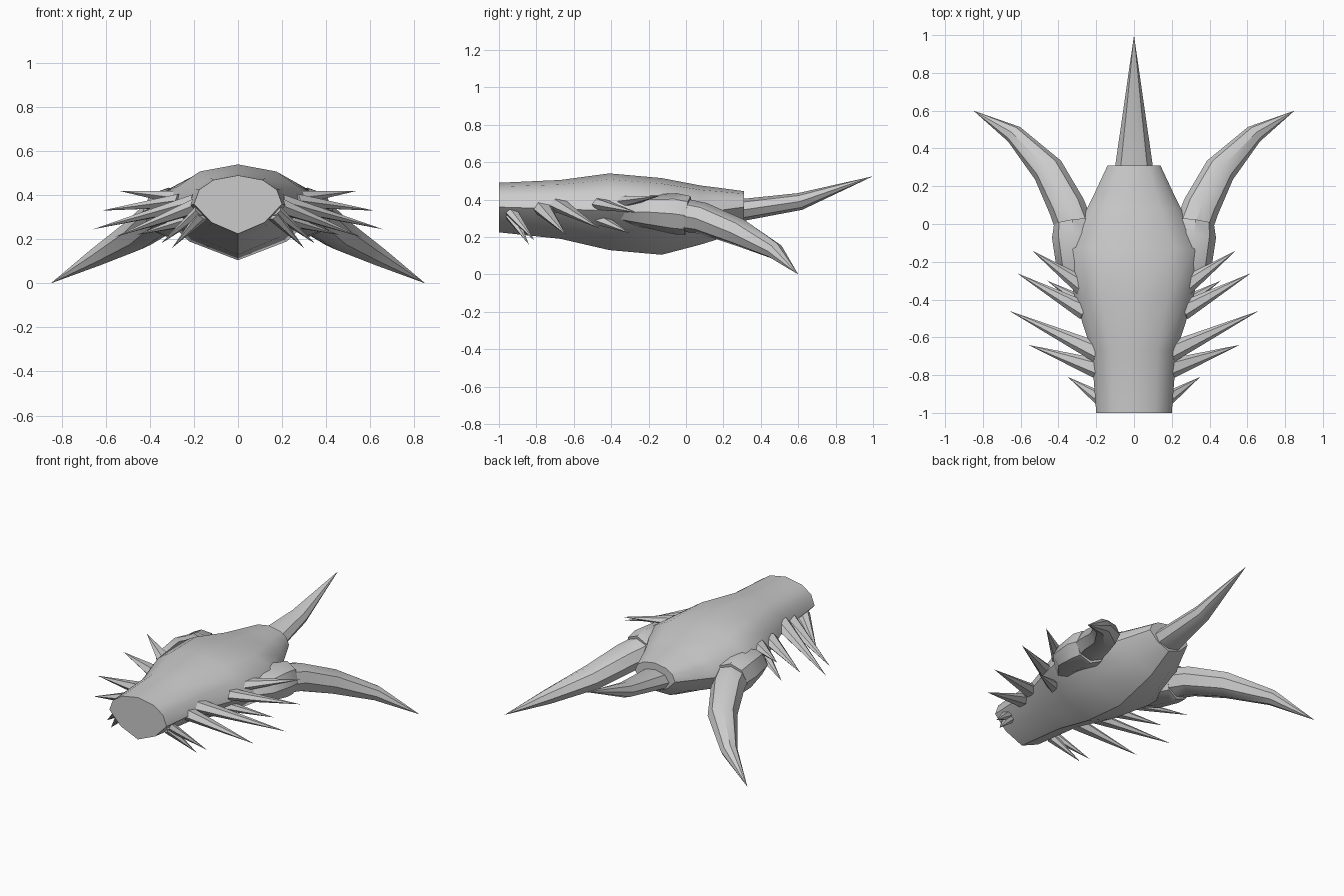
import bpy, bmesh, math
from mathutils import Vector

if "Cube" in bpy.data.objects:
    bpy.data.objects.remove(bpy.data.objects["Cube"])


def skin(name, rings, tip=None):
    """Join matching rings of points, cap the start and close the end."""
    bm = bmesh.new()
    loops = [[bm.verts.new(p) for p in ring] for ring in rings]
    n = len(loops[0])
    for a, b in zip(loops, loops[1:]):
        for i in range(n):
            j = (i + 1) % n
            bm.faces.new((a[i], a[j], b[j], b[i]))
    bm.faces.new(loops[0])
    if tip is None:
        bm.faces.new(loops[-1])
    else:
        t = bm.verts.new(tip)
        for i in range(n):
            bm.faces.new((loops[-1][i], loops[-1][(i + 1) % n], t))
    bmesh.ops.recalc_face_normals(bm, faces=bm.faces)
    mesh = bpy.data.meshes.new(name)
    bm.to_mesh(mesh)
    bm.free()
    obj = bpy.data.objects.new(name, mesh)
    bpy.context.collection.objects.link(obj)
    bpy.ops.object.select_all(action='DESELECT')
    obj.select_set(True)
    bpy.context.view_layer.objects.active = obj
    bpy.ops.object.shade_smooth_by_angle(angle=math.radians(40))
    return obj


def tube(name, stations, tip=None, sides=8):
    """Tapered tube; each station is (centre, side radius, upright radius)."""
    pts = [Vector(s[0]) for s in stations]
    path = pts + ([Vector(tip)] if tip else [])
    rings = []
    for k, (c, ru, rv) in enumerate(stations):
        d = (path[min(k + 1, len(path) - 1)] - path[max(k - 1, 0)]).normalized()
        u = d.cross(Vector((0, 0, 1))).normalized()
        v = u.cross(d)
        rings.append([pts[k] + u * ru * math.cos(2 * math.pi * i / sides)
                      + v * rv * math.sin(2 * math.pi * i / sides)
                      for i in range(sides)])
    return skin(name, rings, tip)


# Main body: y, half width, top, middle, bottom
sections = [(-1.0, 0.20, 0.49, 0.36, 0.225), (-0.67, 0.225, 0.505, 0.35, 0.19),
            (-0.41, 0.31, 0.54, 0.34, 0.13), (-0.13, 0.37, 0.515, 0.33, 0.105),
            (0.08, 0.25, 0.475, 0.33, 0.16), (0.16, 0.21, 0.465, 0.34, 0.185),
            (0.31, 0.14, 0.445, 0.36, 0.27)]
half = [(0, 1), (0.56, 0.84), (0.88, 0.5), (1, 0), (0.6, -0.62), (0, -1)]
profile = half + [(-x, z) for x, z in reversed(half[1:-1])]
skin("body", [[(x * w, y, mid + z * (top - mid if z > 0 else mid - bot))
               for x, z in profile] for y, w, top, mid, bot in sections])

# Rear spike
tube("rear_spike", [((0, 0.27, 0.34), 0.105, 0.06), ((0, 0.61, 0.39), 0.056, 0.046)],
     (0, 1.0, 0.525))

# Side spikes: base, radius, tip
spikes = [((0.27, -0.33, 0.39), 0.05, (0.54, -0.14, 0.42)),
          ((0.26, -0.46, 0.375), 0.05, (0.62, -0.26, 0.33)),
          ((0.19, -0.68, 0.37), 0.055, (0.66, -0.46, 0.245)),
          ((0.18, -0.77, 0.355), 0.055, (0.56, -0.64, 0.21)),
          ((0.17, -0.93, 0.33), 0.04, (0.35, -0.81, 0.18)),
          ((0.16, -0.93, 0.31), 0.04, (0.30, -0.84, 0.16)),
          ((0.21, -0.45, 0.29), 0.045, (0.46, -0.30, 0.22))]

for s, side in ((1, "right"), (-1, "left")):
    m = lambda p: (p[0] * s, p[1], p[2])
    # Socket bulging out of the shoulder
    tube(f"horn_socket_{side}", [(m((0.23, -0.34, 0.33)), 0.06, 0.05),
                                 (m((0.30, -0.20, 0.335)), 0.115, 0.09),
                                 (m((0.315, -0.06, 0.325)), 0.12, 0.11),
                                 (m((0.325, 0.01, 0.315)), 0.10, 0.105)])
    # Curved horn
    tube(f"horn_{side}", [(m((0.30, -0.06, 0.325)), 0.10, 0.09),
                          (m((0.355, 0.09, 0.30)), 0.098, 0.085),
                          (m((0.455, 0.285, 0.225)), 0.085, 0.075),
                          (m((0.635, 0.475, 0.125)), 0.05, 0.045)],
         m((0.85, 0.6, 0.0)))
    for i, (base, r, tip) in enumerate(spikes):
        tube(f"side_spike_{side}_{i + 1}", [(m(base), r, r * 0.7)], m(tip), 6)
